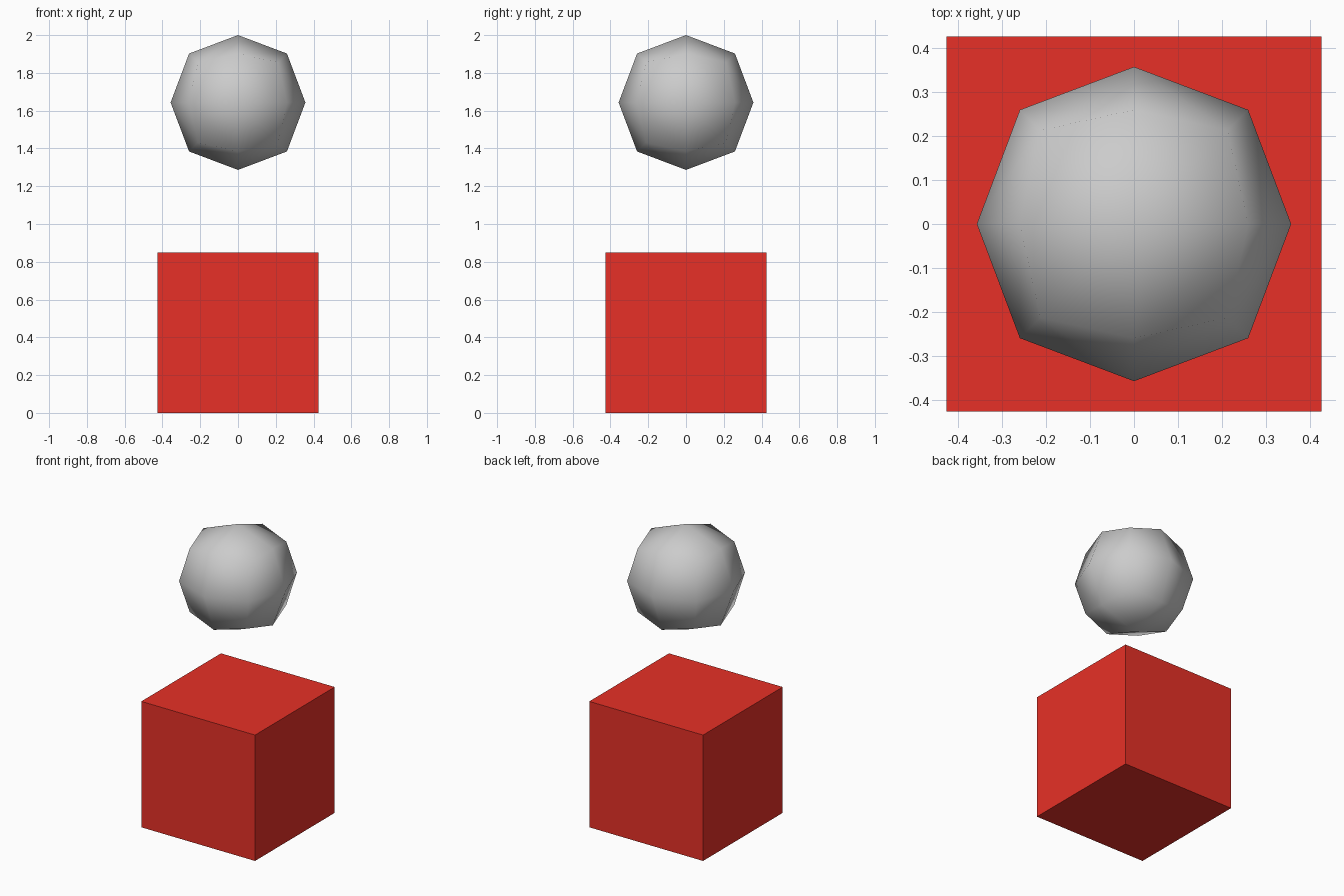
import bpy

if "Cube" in bpy.data.objects:
    bpy.data.objects.remove(bpy.data.objects["Cube"])

HALF = 0.425            # half the side of both starting cubes
BALL_Z = 2 - 0.8395 * HALF  # rounded cube's top touches z = 2


def add_cube(name, z):
    bpy.ops.mesh.primitive_cube_add(size=2 * HALF, location=(0, 0, z))
    obj = bpy.context.object
    obj.name = name
    return obj


# red box on the ground
box = add_cube("box", HALF)
red = bpy.data.materials.new("red")
red.diffuse_color = (0.8, 0.03, 0.02, 1)
red.use_nodes = True
red.node_tree.nodes["Principled BSDF"].inputs["Base Color"].default_value = red.diffuse_color
box.data.materials.append(red)

# floating ball: the same cube, subdivided once and smooth shaded
ball = add_cube("ball", BALL_Z)
subsurf = ball.modifiers.new("round", 'SUBSURF')
subsurf.levels = 1
subsurf.render_levels = 1
bpy.ops.object.shade_smooth()
